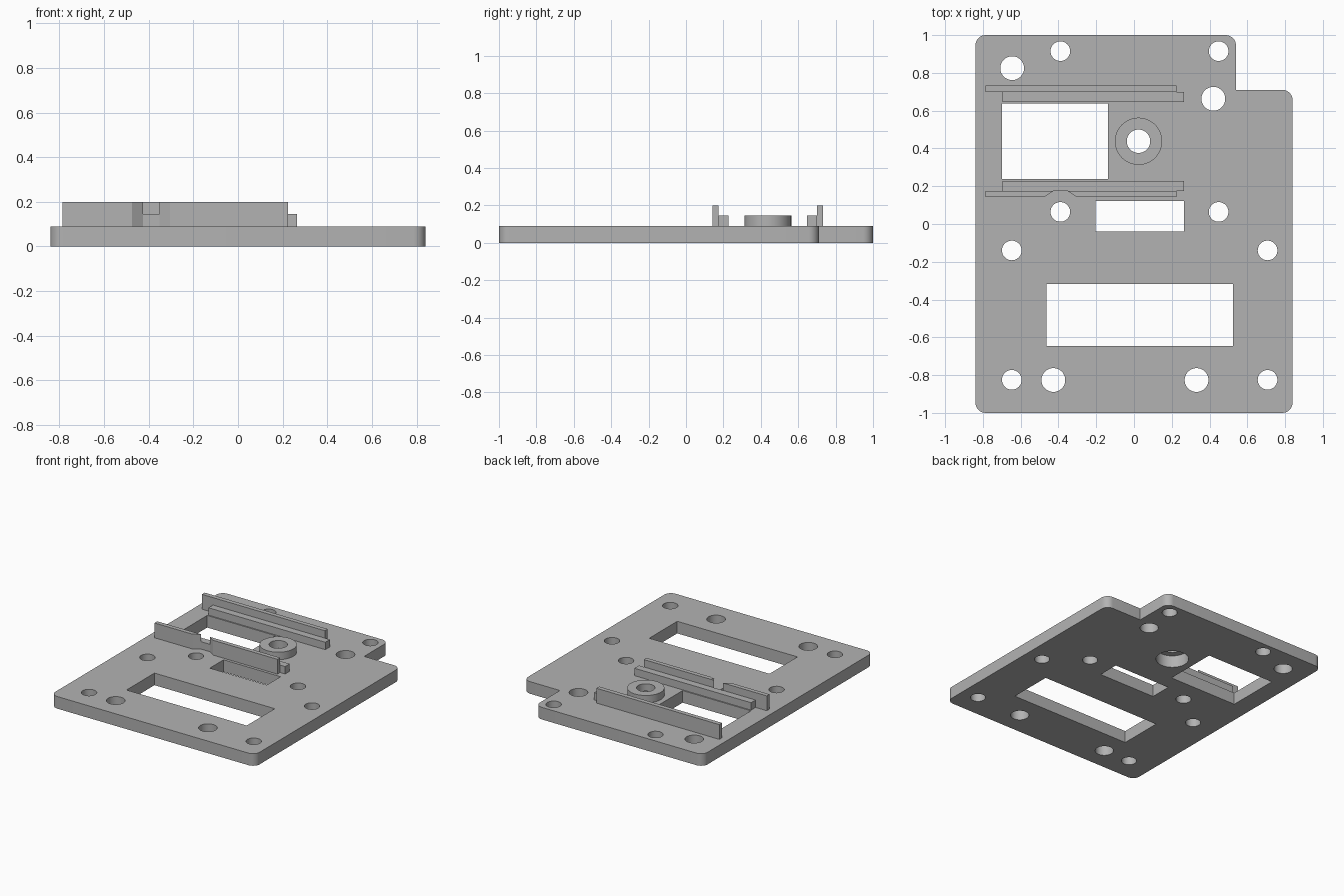
import bpy, bmesh, math
from mathutils import Vector

cube = bpy.data.objects.get("Cube")
if cube:
    bpy.data.objects.remove(cube, do_unlink=True)

grey = bpy.data.materials.new("plain grey")
grey.use_nodes = True
colour = (0.45, 0.45, 0.45, 1)
grey.diffuse_color = colour
grey.node_tree.nodes["Principled BSDF"].inputs["Base Color"].default_value = colour

PLATE, LEDGE, WALL = 0.09, 0.145, 0.20


def prism(name, points, z0, z1):
    """Extrude a flat outline from z0 up to z1."""
    bm = bmesh.new()
    face = bm.faces.new([bm.verts.new((x, y, z0)) for x, y in points])
    top = bmesh.ops.extrude_face_region(bm, geom=[face])["geom"]
    bmesh.ops.translate(bm, vec=(0, 0, z1 - z0),
                        verts=[v for v in top if isinstance(v, bmesh.types.BMVert)])
    bmesh.ops.recalc_face_normals(bm, faces=bm.faces)
    mesh = bpy.data.meshes.new(name)
    bm.to_mesh(mesh)
    bm.free()
    mesh.materials.append(grey)
    obj = bpy.data.objects.new(name, mesh)
    bpy.context.collection.objects.link(obj)
    return obj


def rect(x0, x1, y0, y1):
    return [(x0, y0), (x1, y0), (x1, y1), (x0, y1)]


def circle(x, y, r, n=48):
    return [(x + r * math.cos(math.tau * i / n), y + r * math.sin(math.tau * i / n))
            for i in range(n)]


def rounded(corners, r, steps=8):
    """Round the square convex corners of a counter-clockwise outline."""
    out = []
    for i, c in enumerate(corners):
        p = Vector(c)
        a = (Vector(corners[i - 1]) - p).normalized()
        b = (Vector(corners[(i + 1) % len(corners)]) - p).normalized()
        if a.x * b.y - a.y * b.x > 0:      # inner corner stays sharp
            out.append(c)
            continue
        centre = p + (a + b) * r
        for k in range(steps + 1):
            t = math.pi / 2 * k / steps
            out.append(tuple(centre - b * r * math.cos(t) - a * r * math.sin(t)))
    return out


def cut(target, points, z0=-0.1, z1=0.4):
    cutter = prism("cutter", points, z0, z1)
    mod = target.modifiers.new("cut", "BOOLEAN")
    mod.operation, mod.solver, mod.object = "DIFFERENCE", "EXACT", cutter
    cutter.hide_render = True
    cutter.hide_set(True)
    cutters.append(cutter)


cutters = []

# Base plate with a stepped corner
plate = prism("base_plate", rounded(
    [(-0.84, -1), (0.84, -1), (0.84, 0.71), (0.54, 0.71), (0.54, 1), (-0.84, 1)], 0.055),
    0, PLATE)

# Rectangular windows
for window in [(-0.70, -0.138, 0.237, 0.638), (-0.204, 0.265, -0.04, 0.122),
               (-0.464, 0.525, -0.647, -0.318)]:
    cut(plate, rect(*window))

# Small screw holes in two square patterns, then the larger holes
for xs, ys in [((-0.39, 0.448), (0.064, 0.915)), ((-0.647, 0.707), (-0.825, -0.14))]:
    for x in xs:
        for y in ys:
            cut(plate, circle(x, y, 0.052))
for x, y in [(-0.645, 0.825), (0.42, 0.663), (-0.427, -0.826), (0.331, -0.826)]:
    cut(plate, circle(x, y, 0.063))

# Raised boss: narrow hole on top, wide recess below
bx, by = 0.024, 0.438
boss = prism("boss_ring", circle(bx, by, 0.125), PLATE, LEDGE)
cut(boss, circle(bx, by, 0.062))
cut(plate, circle(bx, by, 0.112))

# Guide rails: a low ledge beside a tall wall, on both sides of the window
prism("back_ledge", rect(-0.695, 0.265, 0.647, 0.70), PLATE, LEDGE)
prism("back_wall", rect(-0.787, 0.224, 0.70, 0.733), PLATE, WALL)
prism("front_ledge", rect(-0.695, 0.265, 0.175, 0.228), PLATE, LEDGE)

# Front wall is split by a tapered gap above the screw hole
prism("front_wall_right", [(-0.787, 0.143), (-0.475, 0.143), (-0.425, 0.175),
                           (-0.787, 0.175)], PLATE, WALL)
prism("front_wall_left", [(-0.305, 0.143), (0.224, 0.143), (0.224, 0.175),
                          (-0.352, 0.175)], PLATE, WALL)

# Bake the cuts, remove the cutters and smooth the round edges
for obj in (plate, boss):
    deps = bpy.context.evaluated_depsgraph_get()
    mesh = bpy.data.meshes.new_from_object(obj.evaluated_get(deps))
    obj.modifiers.clear()
    obj.data = mesh
for cutter in cutters:
    bpy.data.objects.remove(cutter, do_unlink=True)
for obj in (plate, boss):
    bpy.ops.object.select_all(action="DESELECT")
    obj.select_set(True)
    bpy.context.view_layer.objects.active = obj
    bpy.ops.object.shade_smooth_by_angle(angle=math.radians(30))
